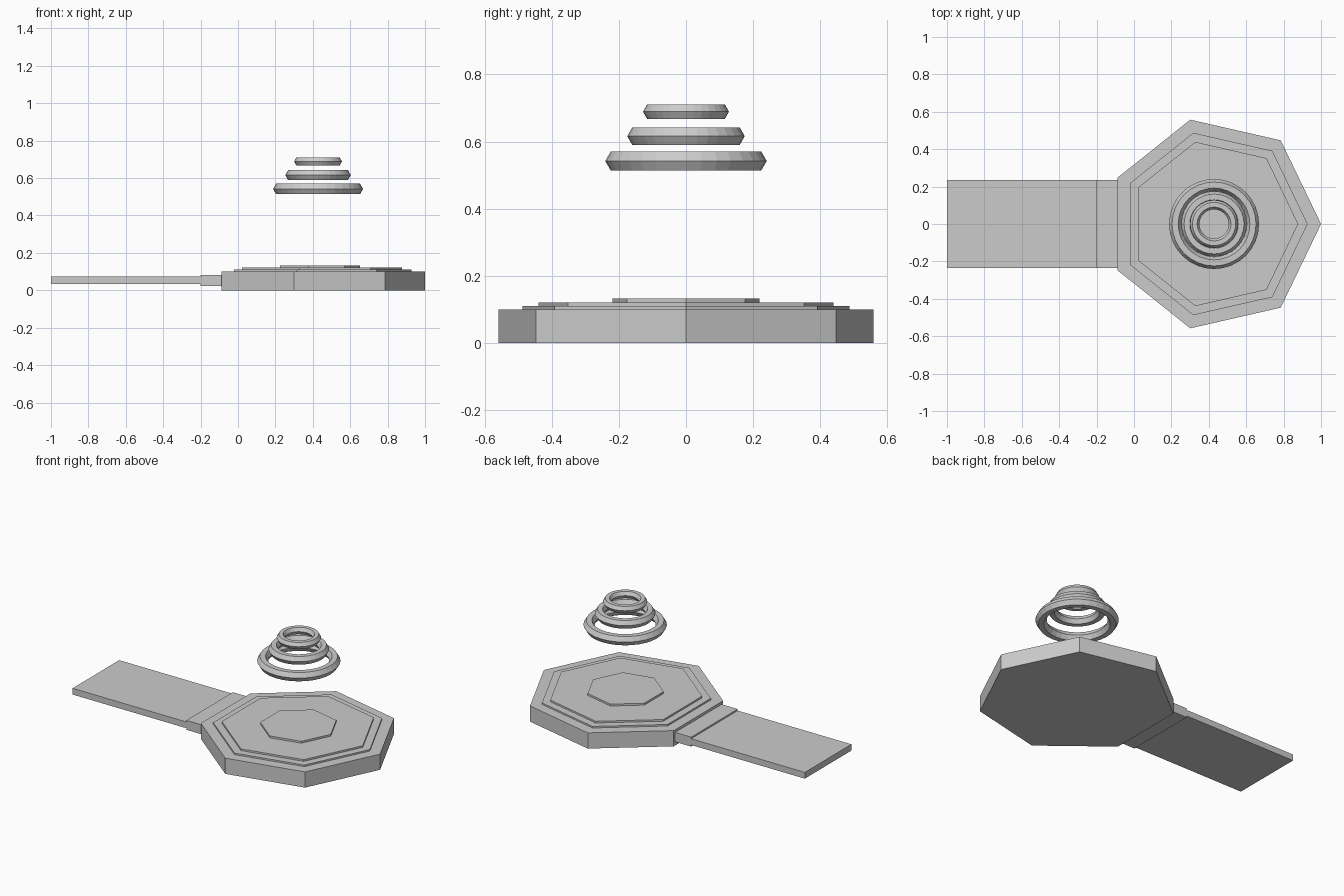
import bpy

if "Cube" in bpy.data.objects:
    bpy.data.objects.remove(bpy.data.objects["Cube"])

CX = 0.428  # centre of the heptagonal pad


def heptagon(name, radius, z0, z1):
    bpy.ops.mesh.primitive_cylinder_add(
        vertices=7, radius=radius, depth=z1 - z0, location=(CX, 0, (z0 + z1) / 2))
    ob = bpy.context.object
    ob.name = name
    # point one corner towards +x
    for v in ob.data.vertices:
        v.co.x, v.co.y = v.co.y, -v.co.x
    return ob


def box(name, x0, x1, half_width, z0, z1):
    bpy.ops.mesh.primitive_cube_add(size=1, location=((x0 + x1) / 2, 0, (z0 + z1) / 2))
    ob = bpy.context.object
    ob.name = name
    ob.scale = (x1 - x0, half_width * 2, z1 - z0)
    bpy.ops.object.transform_apply(location=False, rotation=False, scale=True)


# stepped pad
heptagon("pad_base", 0.572, 0, 0.10)
heptagon("pad_lower_step", 0.50, 0.09, 0.11)
heptagon("pad_upper_step", 0.45, 0.10, 0.121)
heptagon("pad_centre_plate", 0.225, 0.11, 0.133)

# walkway and its thicker joint
box("walkway", -1.0, -0.19, 0.234, 0.033, 0.073)
box("walkway_joint", -0.2, -0.06, 0.234, 0.023, 0.083)

# floating rings with hexagonal section
for name, major, minor, z in (("ring_large", 0.208, 0.0325, 0.542),
                              ("ring_medium", 0.145, 0.030, 0.616),
                              ("ring_small", 0.103, 0.025, 0.689)):
    bpy.ops.mesh.primitive_torus_add(
        major_radius=major, minor_radius=minor,
        major_segments=32, minor_segments=6, location=(CX, 0, z))
    bpy.context.object.name = name
    bpy.ops.object.shade_flat()
